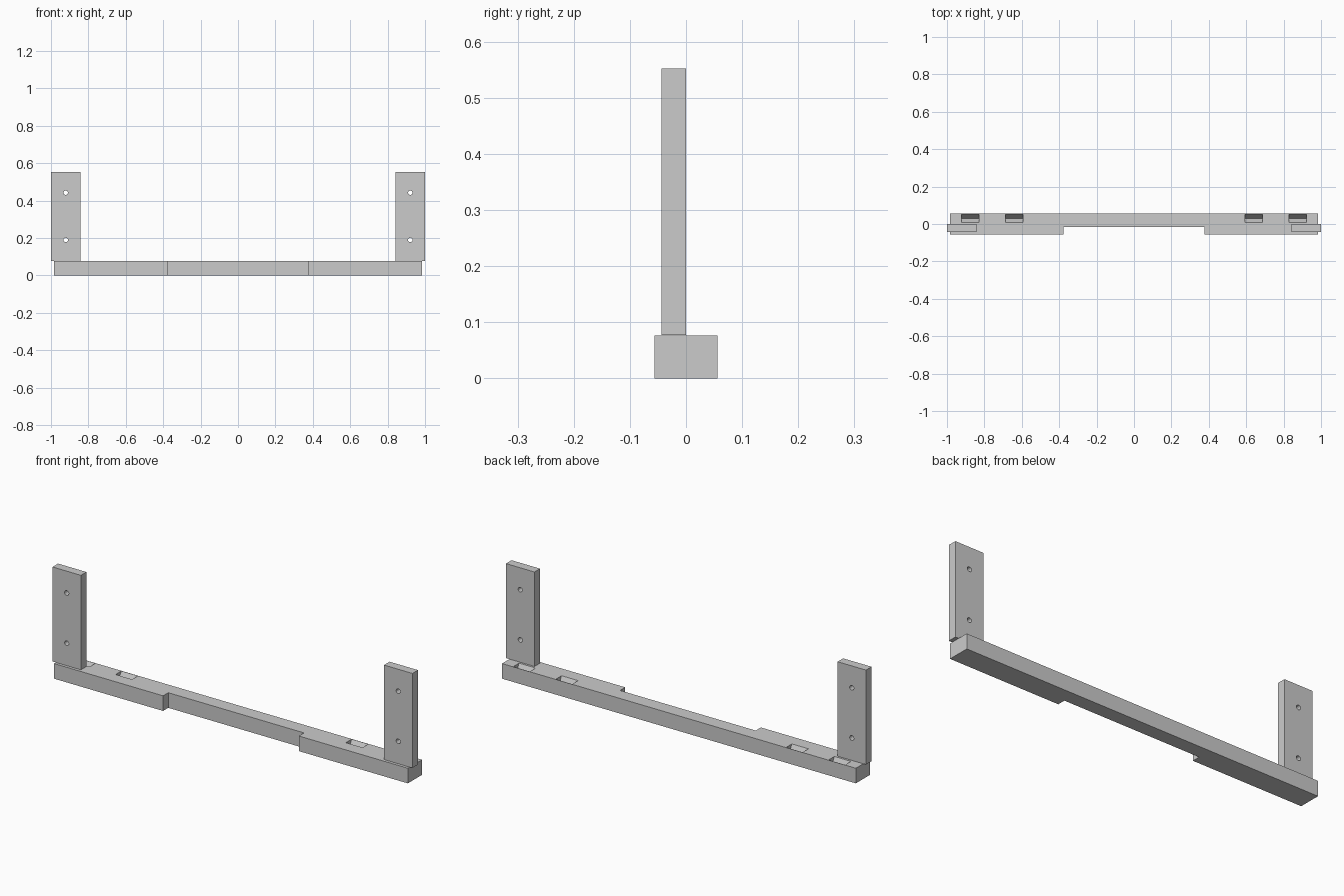
import bpy
import bmesh
from mathutils import Matrix, Vector

cube = bpy.data.objects.get("Cube")
if cube:
    bpy.data.objects.remove(cube, do_unlink=True)

grey = bpy.data.materials.new("plain grey")
grey.use_nodes = True
colour = (0.6, 0.6, 0.6, 1)
grey.diffuse_color = colour
grey.node_tree.nodes["Principled BSDF"].inputs["Base Color"].default_value = colour


def make_object(name, bm):
    bmesh.ops.recalc_face_normals(bm, faces=bm.faces)
    mesh = bpy.data.meshes.new(name)
    bm.to_mesh(mesh)
    bm.free()
    mesh.materials.append(grey)
    obj = bpy.data.objects.new(name, mesh)
    bpy.context.collection.objects.link(obj)
    return obj


def prism(name, outline, direction):
    """Extrude a closed outline of 3D points along a direction."""
    bm = bmesh.new()
    face = bm.faces.new([bm.verts.new(p) for p in outline])
    out = bmesh.ops.extrude_face_region(bm, geom=[face], use_keep_orig=True)
    verts = [g for g in out["geom"] if isinstance(g, bmesh.types.BMVert)]
    bmesh.ops.translate(bm, verts=verts, vec=Vector(direction))
    return make_object(name, bm)


def drill(name, x, z, radius):
    """Round cutter running front to back."""
    bm = bmesh.new()
    turn = Matrix.Translation((x, 0, z)) @ Matrix.Rotation(1.5708, 4, "X")
    bmesh.ops.create_cone(bm, cap_ends=True, segments=12, radius1=radius,
                          radius2=radius, depth=0.3, matrix=turn)
    return make_object(name, bm)


def cut(obj, cutters):
    """Subtract the cutters and keep the plain result."""
    for cutter in cutters:
        cutter.hide_render = True
        mod = obj.modifiers.new("cut", "BOOLEAN")
        mod.operation = "DIFFERENCE"
        mod.solver = "EXACT"
        mod.object = cutter
    bpy.context.view_layer.update()
    graph = bpy.context.evaluated_depsgraph_get()
    mesh = bpy.data.meshes.new_from_object(obj.evaluated_get(graph))
    obj.modifiers.clear()
    obj.data = mesh
    for cutter in cutters:
        bpy.data.objects.remove(cutter, do_unlink=True)


# Long bar with a shallow recess along the middle of its front
END, NOTCH, HALF, TOP = 0.983, 0.377, 0.056, 0.076
outline = [(-END, -HALF), (-NOTCH, -HALF), (-NOTCH, -0.015), (NOTCH, -0.015),
           (NOTCH, -HALF), (END, -HALF), (END, HALF), (-END, HALF)]
bar = prism("bar", [(x, y, 0) for x, y in outline], (0, 0, TOP))

# Slanted pockets along the back of the bar's top
pockets = []
for side in (-1, 1):
    for x in (0.64, 0.876):
        start = side * x - 0.046
        section = [(0.008, TOP), (0.03, 0.034), (0.054, TOP),
                   (0.054, TOP + 0.02), (0.008, TOP + 0.02)]
        pockets.append(prism("pocket cutter", [(start, y, z) for y, z in section],
                             (0.092, 0, 0)))
cut(bar, pockets)

# Upright plates, each with two screw holes
for side, label in ((-1, "right"), (1, "left")):
    x = side * 0.921
    corners = [(x - 0.079, 0.0775), (x + 0.079, 0.0775),
               (x + 0.079, 0.552), (x - 0.079, 0.552)]
    plate = prism(label + " upright plate", [(u, -0.044, z) for u, z in corners],
                  (0, 0.044, 0))
    cut(plate, [drill("hole cutter", x, z, 0.012) for z in (0.19, 0.442)])
